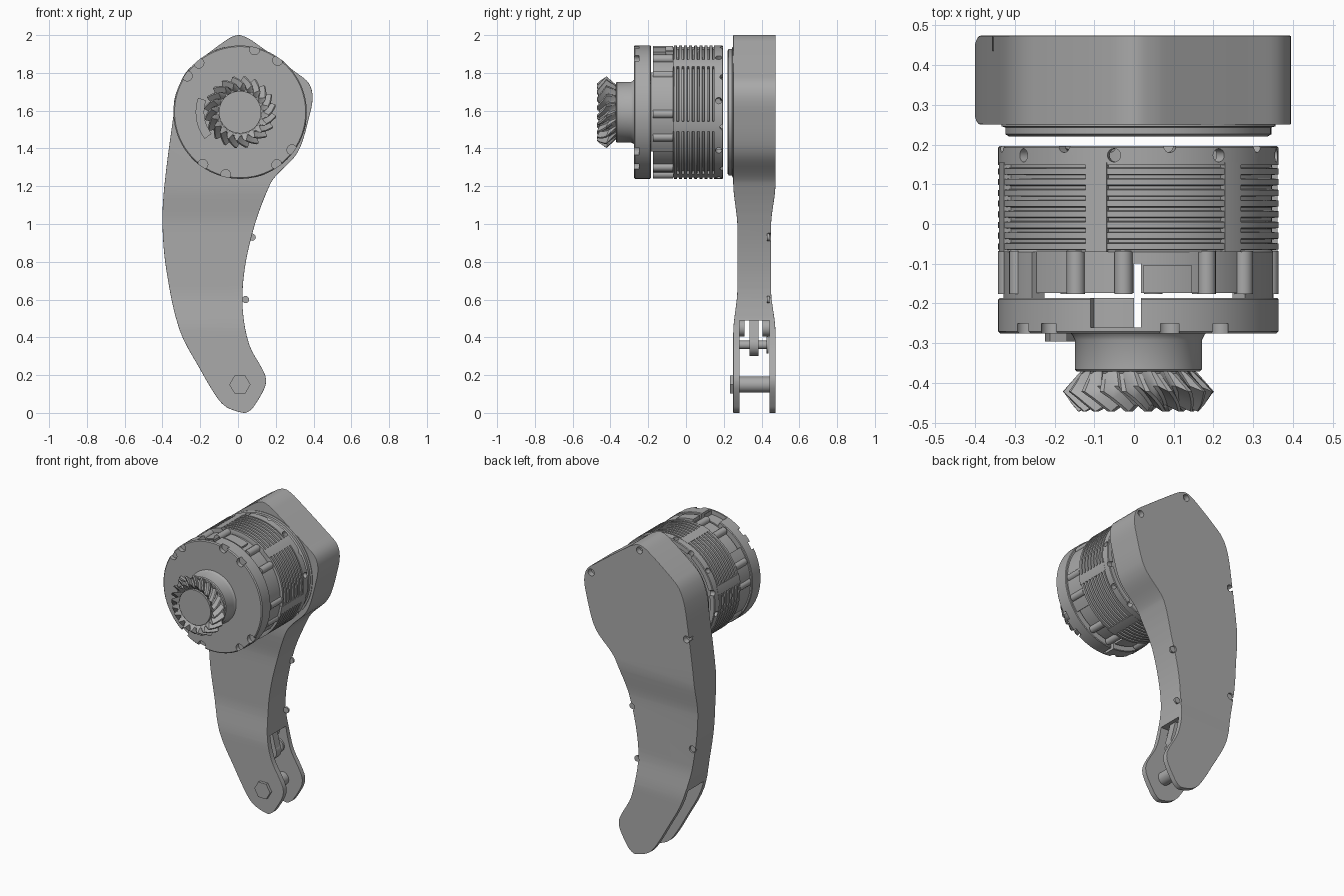
import bpy, bmesh
from math import sin, cos, pi, radians
from mathutils import Vector, Matrix
from mathutils.geometry import interpolate_bezier

if "Cube" in bpy.data.objects:
    bpy.data.objects.remove(bpy.data.objects["Cube"])

CX, CZ = 0.011, 1.592      # motor axis
R = 0.353                  # motor radius

grey = bpy.data.materials.new("grey_metal")
grey.use_nodes = True
COLOUR = (0.4, 0.4, 0.4, 1)
grey.diffuse_color = COLOUR
grey.node_tree.nodes["Principled BSDF"].inputs["Base Color"].default_value = COLOUR


def activate(obj):
    bpy.ops.object.select_all(action='DESELECT')
    obj.select_set(True)
    bpy.context.view_layer.objects.active = obj


def finish(name, bm):
    bmesh.ops.recalc_face_normals(bm, faces=bm.faces)
    mesh = bpy.data.meshes.new(name)
    bm.to_mesh(mesh)
    bm.free()
    mesh.materials.append(grey)
    obj = bpy.data.objects.new(name, mesh)
    bpy.context.collection.objects.link(obj)
    smooth(obj)
    return obj


def smooth(obj):
    activate(obj)
    bpy.ops.object.shade_smooth_by_angle(angle=radians(30))


def add_prism(bm, pts, y0, y1):
    """Extrude an (x, z) polygon from y0 to y1."""
    a = [bm.verts.new((x, y0, z)) for x, z in pts]
    b = [bm.verts.new((x, y1, z)) for x, z in pts]
    bm.faces.new(a)
    bm.faces.new(b)
    for i in range(len(a)):
        j = (i + 1) % len(a)
        bm.faces.new((a[i], a[j], b[j], b[i]))


def prisms(name, polys, y0, y1):
    bm = bmesh.new()
    for pts in polys:
        add_prism(bm, pts, y0, y1)
    return finish(name, bm)


def polar(r, deg):
    return CX + r * cos(radians(deg)), CZ + r * sin(radians(deg))


def circle(x, z, r, n=24):
    return [(x + r * cos(2 * pi * i / n), z + r * sin(2 * pi * i / n)) for i in range(n)]


def sector(r0, r1, a0, a1, n=10):
    angles = [a0 + (a1 - a0) * i / n for i in range(n + 1)]
    return [polar(r1, a) for a in angles] + [polar(r0, a) for a in reversed(angles)]


def lathe(name, profile, closed=False, n=96):
    """Revolve (radius, y) points about the motor axis."""
    bm = bmesh.new()
    rings = []
    for r, y in profile:
        pts = [polar(r, 360 * i / n) for i in range(n)]
        rings.append([bm.verts.new((x, y, z)) for x, z in pts])
    pairs = list(zip(rings, rings[1:]))
    if closed:
        pairs.append((rings[-1], rings[0]))
    else:
        bm.faces.new(rings[0])
        bm.faces.new(rings[-1])
    for a, b in pairs:
        for i in range(n):
            j = (i + 1) % n
            bm.faces.new((a[i], a[j], b[j], b[i]))
    return finish(name, bm)


def cut(obj, cutter):
    mod = obj.modifiers.new("cut", 'BOOLEAN')
    mod.operation = 'DIFFERENCE'
    mod.solver = 'EXACT'
    mod.object = cutter
    activate(obj)
    bpy.ops.object.modifier_apply(modifier=mod.name)
    bpy.data.objects.remove(cutter)
    smooth(obj)


def box(x0, x1, y0, y1, z0, z1):
    return prisms("box_cutter", [[(x0, z0), (x1, z0), (x1, z1), (x0, z1)]], y0, y1)


# Curved arm: outline, waisted in thickness, with a fork at the foot
outline = [(0, 2), (.05, 1.985), (.09, 1.96), (.31, 1.8), (.375, 1.745), (.395, 1.67),
           (.375, 1.56), (.335, 1.42), (.295, 1.35), (.21, 1.265), (.17, 1.21), (.09, 1),
           (.035, .76), (.025, .55), (.06, .36), (.13, .23), (.148, .18), (.14, .13),
           (.085, .035), (.06, .01), (.03, 0), (-.06, .03), (-.11, .08), (-.2, .23),
           (-.31, .44), (-.38, .76), (-.4, 1), (-.39, 1.2), (-.345, 1.55), (-.32, 1.7),
           (-.29, 1.78), (-.25, 1.83), (-.06, 1.975)]
P = [Vector(p) for p in outline]
N = len(P)
curve = []
for i in range(N):
    a, b = P[i], P[(i + 1) % N]
    ta = (b - P[i - 1]).normalized()
    tb = (P[(i + 2) % N] - a).normalized()
    h = (b - a).length / 3
    curve += [(v.x, v.y) for v in interpolate_bezier(a, a + ta * h, b - tb * h, b, 5)[:-1]]


def ease(z, lo, hi):
    t = min(max((z - lo) / (hi - lo), 0), 1)
    return t * t * (3 - 2 * t)


bm = bmesh.new()
add_prism(bm, curve, 0, 1)
for k in range(9):
    for z in (.42 + .03 * k, .98 + .03 * k):
        bmesh.ops.bisect_plane(bm, geom=bm.verts[:] + bm.edges[:] + bm.faces[:],
                               plane_co=(0, 0, z), plane_no=(0, 0, 1))
for v in bm.verts:
    waist = ease(v.co.z, .42, .66) * (1 - ease(v.co.z, .98, 1.22))
    v.co.y = .25 + .022 * waist if v.co.y < .5 else .474 - .024 * waist
arm = finish("arm", bm)
bevel = arm.modifiers.new("bevel", 'BEVEL')
bevel.width = .008
bevel.segments = 2
bevel.angle_limit = radians(50)
activate(arm)
bpy.ops.object.modifier_apply(modifier="bevel")
cut(arm, box(-.6, .6, .283, .443, -.1, .49))
screws = [(0, 1.965), (.345, 1.73), (-.335, 1.48), (-.36, .77), (.075, .93), (.04, .6)]
cut(arm, prisms("screw_cutter", [circle(x, z, .022, 16) for x, z in screws], .435, .6))
prisms("arm_screws", [circle(x, z, .019, 16) for x, z in screws], .43, .442)

# Foot bolt, link and pin inside the fork
prisms("foot_bolt", [circle(.01, .15, .042)], .25, .46)
prisms("foot_bolt_head", [circle(.01, .15, .056, 6)], .232, .252)
prisms("link_eye", [circle(-.02, .36, .06)], .335, .385)
prisms("link_rod", [[(-.08, .36), (.04, .36), (0, .52), (-.12, .52)]], .335, .385)
prisms("link_pin", [circle(-.02, .36, .022)], .283, .43)
prisms("link_pin_head", [circle(-.02, .36, .045)], .425, .437)
for y0, y1 in ((.283, .31), (.405, .443)):
    prisms("fork_boss", [circle(-.06, .45, .045)], y0, y1)

# Mounting disc on the arm
lathe("mounting_disc", [(.325, .22), (.335, .226), (.335, .243), (.345, .246), (.345, .26)])

# Finned motor body with six smooth ribs
fins = [(.34, -.07)]
for k in range(8):
    y = -.066 + .027 * k
    fins += [(.336, y), (R, y + .002), (R, y + .017), (.336, y + .019)]
lathe("finned_body", fins + [(.336, .15)])
ribs = [47.5 + 60 * k for k in range(6)]
prisms("body_ribs", [sector(.32, R + .001, a - 4.5, a + 4.5) for a in ribs], -.07, .155)

# Rear ring with radial holes and edge notches
ring = lathe("rear_ring", [(.32, .149), (R, .149), (R, .192), (R - .004, .196), (.32, .196)], True)
bm = bmesh.new()
for k in range(8):
    for shift, y, r in ((10, .173, .017), (32, .196, .016)):
        a = 45 * k + shift
        x, z = polar(.34, a)
        rot = Matrix.Rotation(-radians(a), 4, 'Y') @ Matrix.Rotation(pi / 2, 4, 'Y')
        bmesh.ops.create_cone(bm, cap_ends=True, segments=16, radius1=r, radius2=r, depth=.1,
                              matrix=Matrix.Translation((x, y, z)) @ rot)
cut(ring, finish("ring_cutter", bm))

# Front chamber with paired posts, side bridges and a small panel
chamber = lathe("front_chamber", [(.326, -.174), (.326, -.069)])
cut(chamber, box(0, .018, -.3, -.1, 1, 2.2))
prisms("chamber_posts", [circle(*polar(.33, a + d), .023, 16) for a in ribs for d in (-11, 11)],
       -.176, -.068)
prisms("chamber_bridges", [sector(.3, .34, a - 38, a + 38, 16) for a in (0, 180)], -.2, -.07)
prisms("chamber_panel", [sector(.31, .345, 67, 88)], -.174, -.105)

# Front cap with edge notches and a rim window
cap = lathe("front_cap", [(R - .006, -.276), (R, -.27), (R, -.19), (R - .004, -.186), (.3, -.186)])
notches = [145.6, 130, 77, 54, 234.5, 257, 305, 324]
cut(cap, prisms("notch_cutter", [circle(*polar(.34, a), .027, 16) for a in notches], -.3, -.25))
cut(cap, prisms("window_cutter", [sector(.325, .4, 92, 110)], -.26, -.15))
cut(cap, box(0, .018, -.26, -.15, 1, 2.2))
prisms("front_tab", [sector(.19, .235, 161, 217, 16)], -.296, -.27)

# Output boss
lathe("output_boss", [(.175, -.27), (.166, -.28), (.16, -.292), (.16, -.366), (.155, -.371),
                      (.14, -.371), (.14, -.39)])

# Spiral bevel gear: tooth rings (root radius, tip radius, y, twist)
TEETH = 20
bm = bmesh.new()
rings = []
for root, tip, y, twist in ((.135, .15, -.376, 6), (.16, .191, -.422, 0), (.15, .178, -.438, -6),
                            (.137, .166, -.455, -12), (.125, .152, -.472, -18),
                            (.112, .118, -.452, -26)):
    ring_verts = []
    for t in range(TEETH):
        for step, r in ((0, root), (.25, root), (.5, tip), (.7, tip)):
            x, z = polar(r, 360 * (t + step) / TEETH + twist)
            ring_verts.append(bm.verts.new((x, y + (.014 if r == root else 0), z)))
    rings.append(ring_verts)
for a, b in zip(rings, rings[1:]):
    for i in range(len(a)):
        j = (i + 1) % len(a)
        bm.faces.new((a[i], a[j], b[j], b[i]))
bm.faces.new(rings[0])
bm.faces.new(rings[-1])
finish("bevel_gear", bm)
lathe("gear_hub", [(.112, -.455), (.112, -.38)])
